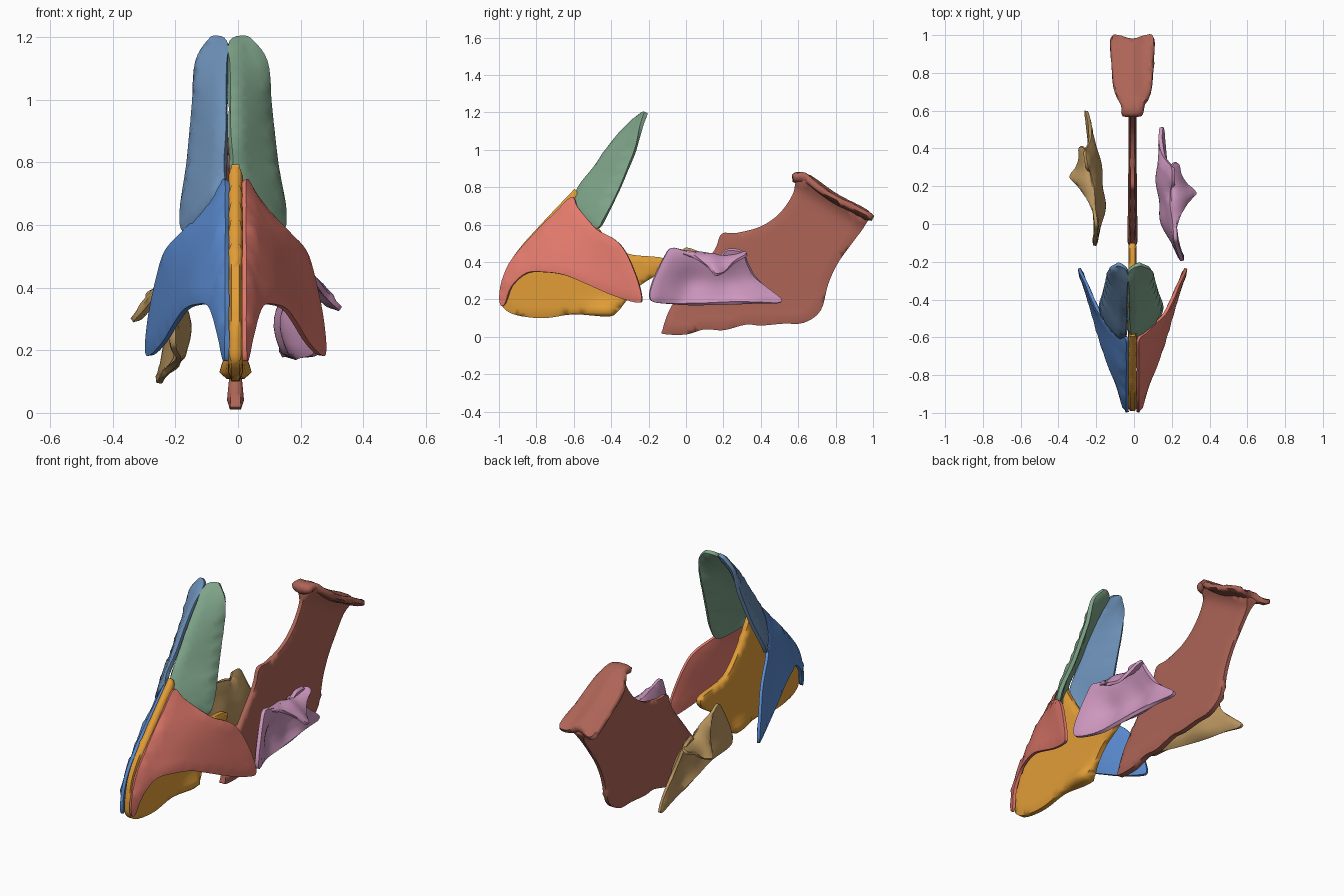
import bpy, bmesh, math
from mathutils import Vector
from mathutils.geometry import delaunay_2d_cdt

if "Cube" in bpy.data.objects:
    bpy.data.objects.remove(bpy.data.objects["Cube"])

# axis maps: (u, v, depth) -> world
SIDE = lambda u, v, w: Vector((w, u, v))
FRONT = lambda u, v, w: Vector((u, w, v))
TOP = lambda u, v, w: Vector((u, v, w))


def spline(pts, n=4):
    """Closed smooth curve through the points."""
    p, out = [Vector(q) for q in pts], []
    for i in range(len(p)):
        a, b, c, d = (p[(i + k) % len(p)] for k in (-1, 0, 1, 2))
        for s in range(n):
            t = s / n
            out.append(b + (c - a) * (0.5 * t) + (a * 2 - b * 5 + c * 4 - d) * (0.5 * t * t)
                       + (b * 3 - a - c * 3 + d) * (0.5 * t ** 3))
    return out


def inside(x, y, poly):
    r = False
    for a, b in zip(poly, poly[1:] + poly[:1]):
        if (a.y > y) != (b.y > y) and x < (b.x - a.x) * (y - a.y) / (b.y - a.y) + a.x:
            r = not r
    return r


def sheet(bm, outline, axes, thick, bumps=(), h=0.03):
    """Curved plate stretched over a 3D outline (u, v, depth), given a half thickness."""
    rim = spline(outline)
    n = len(rim)
    pts = [Vector((p.x, p.y)) for p in rim]
    us, vs = [p.x for p in rim], [p.y for p in rim]
    for j in range(int((max(vs) - min(vs)) / h) + 1):
        for i in range(int((max(us) - min(us)) / h) + 2):
            q = Vector((min(us) + (i + 0.5 * (j % 2)) * h, min(vs) + j * h))
            if inside(q.x, q.y, rim) and min((q - p).length for p in pts[:n]) > 0.55 * h:
                pts.append(q)
    co, _, faces, ids, _, _ = delaunay_2d_cdt(pts, [], [list(range(n))], 1, 1e-6)
    depth, fixed = [], []
    mean = sum(p.z for p in rim) / n
    for k in range(len(co)):
        src = [s for s in ids[k] if s < n]
        fixed.append(bool(src))
        depth.append(rim[src[0]].z if src else mean)
    near = [set() for _ in co]
    for f in faces:
        for a in f:
            near[a].update(b for b in f if b != a)
    for _ in range(150):
        for k, nb in enumerate(near):
            if nb and not fixed[k]:
                depth[k] = sum(depth[b] for b in nb) / len(nb)
    for k, c in enumerate(co):
        if not fixed[k]:
            for u, v, r, amp in bumps:
                depth[k] += amp * math.exp(-((c.x - u) ** 2 + (c.y - v) ** 2) / r ** 2)
    mid = [axes(c.x, c.y, d) for c, d in zip(co, depth)]
    nor = [Vector() for _ in co]
    count = {}
    for f in faces:
        fn = (mid[f[1]] - mid[f[0]]).cross(mid[f[2]] - mid[f[0]])
        for a, b in zip(f, f[1:] + f[:1]):
            nor[a] += fn
            key = (min(a, b), max(a, b))
            count[key] = count.get(key, 0) + 1
    skins = []
    for sgn in (1, -1):
        skin = []
        for k, c in enumerate(co):
            t = thick(c.x, c.y) if callable(thick) else thick
            skin.append(bm.verts.new(mid[k] + nor[k].normalized() * sgn * t * (0.6 if fixed[k] else 1)))
        for f in faces:
            bm.faces.new([skin[a] for a in f][::sgn])
        skins.append(skin)
    for (a, b), c in count.items():
        if c == 1:
            bm.faces.new((skins[0][a], skins[0][b], skins[1][b], skins[1][a]))


def part(name, rgb, sheets, warp=None):
    bm = bmesh.new()
    for s in sheets:
        sheet(bm, *s)
    bmesh.ops.delete(bm, geom=[v for v in bm.verts if not v.link_faces], context='VERTS')
    if warp:
        for v in bm.verts:
            v.co = warp(v.co)
    bmesh.ops.recalc_face_normals(bm, faces=bm.faces)
    me = bpy.data.meshes.new(name)
    bm.to_mesh(me)
    bm.free()
    ob = bpy.data.objects.new(name, me)
    bpy.context.collection.objects.link(ob)
    mat = bpy.data.materials.new(name)
    mat.diffuse_color = [(c / 255) ** 2.2 for c in rgb] + [1]
    mat.use_nodes = True
    mat.node_tree.nodes["Principled BSDF"].inputs["Base Color"].default_value = mat.diffuse_color
    me.materials.append(mat)
    bpy.ops.object.select_all(action='DESELECT')
    ob.select_set(True)
    bpy.context.view_layer.objects.active = ob
    bpy.ops.object.shade_smooth_by_angle(angle=math.radians(65))


def flat(pts, x=-0.008):
    return [(y, z, x) for y, z in pts]


# vomer plate with flared wings at the back
vomer = flat([(-.12, .015), (-.125, .04), (-.08, .16), (.03, .31), (.15, .46), (.19, .55), (.27, .555),
              (.4, .59), (.5, .66), (.57, .76), (.59, .84), (.63, .86), (.8, .75), (.96, .65), (.96, .6),
              (.88, .49), (.81, .39), (.76, .28), (.72, .14), (.63, .075), (.52, .07), (.4, .06), (.32, .065),
              (.2, .035), (.1, .04), (0, .012)])
plate_t = lambda y, z: .017 + .012 * math.exp(-(z / .1) ** 2) + .05 * math.exp(-((y * .52 + z * .854 - 1.06) / .05) ** 2)
wings = [(-.06, .575, .85), (.04, .575, .85), (.05, .63, .87), (.09, .7, .80), (.1, .85, .72), (.105, .985, .65),
         (.06, .995, .63), (-.01, .975, .645), (-.08, .995, .63), (-.12, .985, .65), (-.115, .85, .72),
         (-.1, .7, .80), (-.06, .63, .87)]
wing_t = lambda x, y: .018 + .015 * math.exp(-((x + .01) / .04) ** 2)
part("vomer", (172, 100, 87), [(vomer, SIDE, plate_t),
                               (wings, TOP, wing_t, [(-.01, .8, .12, -.015)], .022)])

# septal cartilage
septum = flat([(-.59, .785), (-.62, .765), (-.8, .575), (-.9, .46), (-.965, .35), (-.99, .2), (-.96, .14),
               (-.88, .11), (-.75, .1), (-.6, .12), (-.42, .108), (-.37, .13), (-.32, .19), (-.25, .27),
               (-.13, .35), (-.1, .4), (-.14, .425), (-.33, .45), (-.45, .56), (-.54, .7)])
septum_t = lambda y, z: .022 + .03 * math.exp(-((y + .42) / .1) ** 2 - ((z - .13) / .05) ** 2)
part("septal_cartilage", (225, 156, 58), [(septum, SIDE, septum_t)])

# lateral cartilages
lateral = [(-.61, .745, .022), (-.58, .695, .055), (-.53, .63, .105), (-.47, .57, .165), (-.38, .52, .21),
           (-.32, .45, .235), (-.26, .31, .265), (-.235, .2, .275), (-.27, .185, .26), (-.4, .225, .22),
           (-.55, .29, .18), (-.65, .33, .15), (-.75, .345, .115), (-.85, .34, .075), (-.93, .27, .05),
           (-.965, .18, .03), (-.99, .17, .022), (-.995, .24, .02), (-.96, .36, .02), (-.9, .45, .02),
           (-.8, .56, .02), (-.7, .66, .02)]
lat = [(lateral, SIDE, .013, [(-.68, .5, .15, .015)])]
part("lateral_cartilage_right", (226, 121, 108), lat)
part("lateral_cartilage_left", (91, 138, 208), lat, lambda p: Vector((-.015 - p.x, p.y, p.z)))

# nasal bones
nasal = [(-.03, 1.18, -.25), (.02, 1.2, -.215), (.05, 1.18, -.22), (.09, 1.12, -.24), (.098, 1, -.27),
         (.108, .9, -.31), (.122, .78, -.36), (.147, .64, -.43), (.135, .58, -.47), (.09, .6, -.53),
         (.04, .64, -.575), (-.01, .67, -.595), (-.02, .72, -.59), (-.022, .8, -.57), (-.027, .9, -.49),
         (-.027, 1, -.42), (-.03, 1.1, -.34)]
nas = [(nasal, FRONT, .017, [(.05, .72, .09, -.025), (.04, .95, .1, -.02)], .022)]
part("nasal_bone_right", (125, 162, 136), nas)
part("nasal_bone_left", (108, 143, 182), nas, lambda p: Vector((-.033 - (p.x + .03) * .83, p.y, p.z)))

# inferior conchae: curled body plus a drooping outer flap
body = [(-.195, .22, .255), (-.18, .29, .25), (-.15, .36, .24), (-.12, .42, .23), (-.08, .475, .22),
        (0, .46, .215), (.1, .45, .2), (.18, .43, .2), (.22, .465, .21), (.3, .455, .205), (.33, .39, .18),
        (.37, .32, .155), (.45, .25, .14), (.51, .2, .145), (.49, .18, .15), (.4, .182, .16), (.25, .18, .18),
        (.1, .175, .19), (-.05, .175, .2), (-.17, .185, .245)]
flap = [(.21, -.06, .46), (.24, .03, .435), (.28, .11, .38), (.325, .155, .335), (.315, .18, .335),
        (.28, .21, .35), (.25, .26, .4), (.235, .32, .435), (.2, .31, .45), (.195, .2, .43), (.2, .08, .445)]
concha = [(body, SIDE, .016, [(.22, .29, .12, -.055), (.02, .29, .1, -.05)], .025),
          (flap, TOP, .013, [(.25, .14, .05, .02)], .02)]


def left_concha(p):
    t = (p.y + .2) / .72
    return Vector((.01 - .85 * p.x - .14 * t, -.12 + (p.y + .2) * 1.01, p.z + .02 - .11 * t))


part("inferior_concha_right", (205, 150, 190), concha)
part("inferior_concha_left", (185, 149, 96), concha, left_concha)
